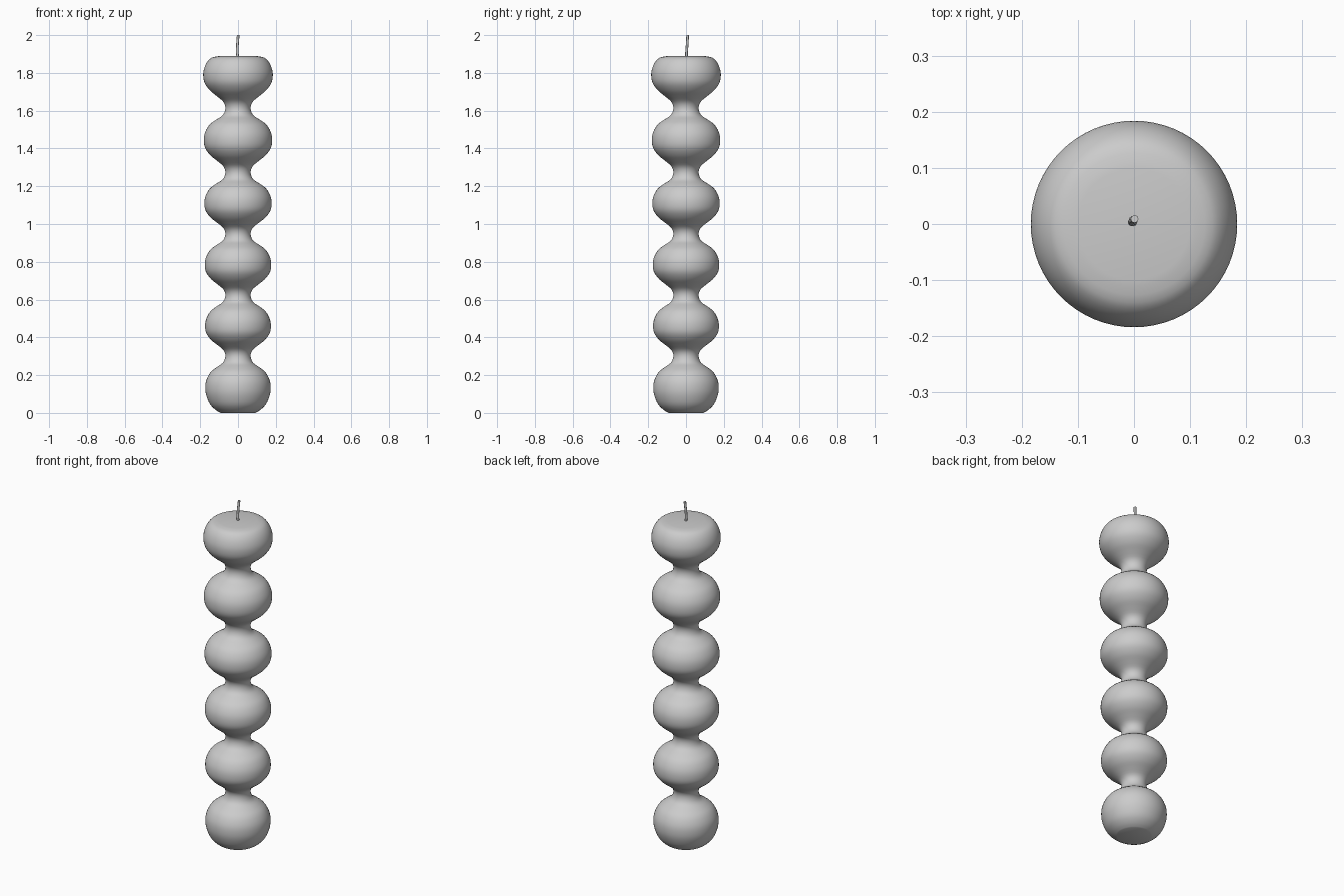
import bpy, bmesh, math
from mathutils import Vector

if "Cube" in bpy.data.objects:
    bpy.data.objects.remove(bpy.data.objects["Cube"])


def catmull(pts, steps):
    # smooth curve through the profile points
    ext = [pts[0]] + pts + [pts[-1]]
    out = []
    for a, b, c, d in zip(ext, ext[1:], ext[2:], ext[3:]):
        for k in range(steps):
            t = k / steps
            out.append(0.5 * (2 * b + (c - a) * t + (2 * a - 5 * b + 4 * c - d) * t**2
                              + (3 * b - a - 3 * c + d) * t**3))
    return out + [pts[-1]]


def lathe(name, profile, sides):
    bm = bmesh.new()
    rings = []
    for r, z in profile:
        rings.append([bm.verts.new((r * math.cos(2 * math.pi * i / sides),
                                    r * math.sin(2 * math.pi * i / sides), z))
                      for i in range(sides)])
    for lo, hi in zip(rings, rings[1:]):
        for i in range(sides):
            j = (i + 1) % sides
            bm.faces.new((lo[i], lo[j], hi[j], hi[i]))
    bm.faces.new(rings[0][::-1])
    bm.faces.new(rings[-1])
    mesh = bpy.data.meshes.new(name)
    bm.to_mesh(mesh)
    bm.free()
    ob = bpy.data.objects.new(name, mesh)
    bpy.context.collection.objects.link(ob)
    return ob


# Candle body: six bulbs joined by narrow necks
centres = [0.13, 0.455, 0.78, 1.105, 1.44, 1.785]
radii = [0.173, 0.174, 0.176, 0.178, 0.181, 0.184]
necks = [0.30, 0.62, 0.945, 1.27, 1.61]
NECK = 0.067
rise = [(0.2, 0.08), (0.38, 0.38), (0.55, 0.69), (0.77, 0.93)]
fall = [(0.25, 0.95), (0.5, 0.74), (0.66, 0.43), (0.8, 0.12)]

pts = [(0.09, 0.0), (0.117, 0.015), (0.147, 0.045), (0.167, 0.09)]
for i, (zc, R) in enumerate(zip(centres, radii)):
    if i:
        zn = necks[i - 1]
        pts += [(NECK + (R - NECK) * w, zn + (zc - zn) * f) for f, w in rise]
    pts.append((R, zc))
    if i < len(necks):
        zn = necks[i]
        pts += [(NECK + (R - NECK) * w, zc + (zn - zc) * f) for f, w in fall]
        pts.append((NECK, zn))
pts += [(0.18, 1.82), (0.165, 1.855), (0.14, 1.88), (0.1, 1.889)]
body = lathe("candle_body", catmull([Vector(p) for p in pts], 3), 64)

# Wick: thin, slightly bent cord
curve = bpy.data.curves.new("wick", 'CURVE')
curve.dimensions = '3D'
curve.bevel_depth = 0.007
curve.bevel_resolution = 2
curve.use_fill_caps = True
path = [(0, 0.003, 1.87), (-0.004, 0.003, 1.91), (-0.003, 0.006, 1.95), (0.001, 0.009, 2.0)]
sp = curve.splines.new('POLY')
sp.points.add(len(path) - 1)
for p, co in zip(sp.points, path):
    p.co = (*co, 1)
wick = bpy.data.objects.new("wick", curve)
bpy.context.collection.objects.link(wick)

# Smooth shading
bpy.ops.object.select_all(action='DESELECT')
body.select_set(True)
bpy.context.view_layer.objects.active = body
bpy.ops.object.shade_smooth_by_angle(angle=math.radians(35))
